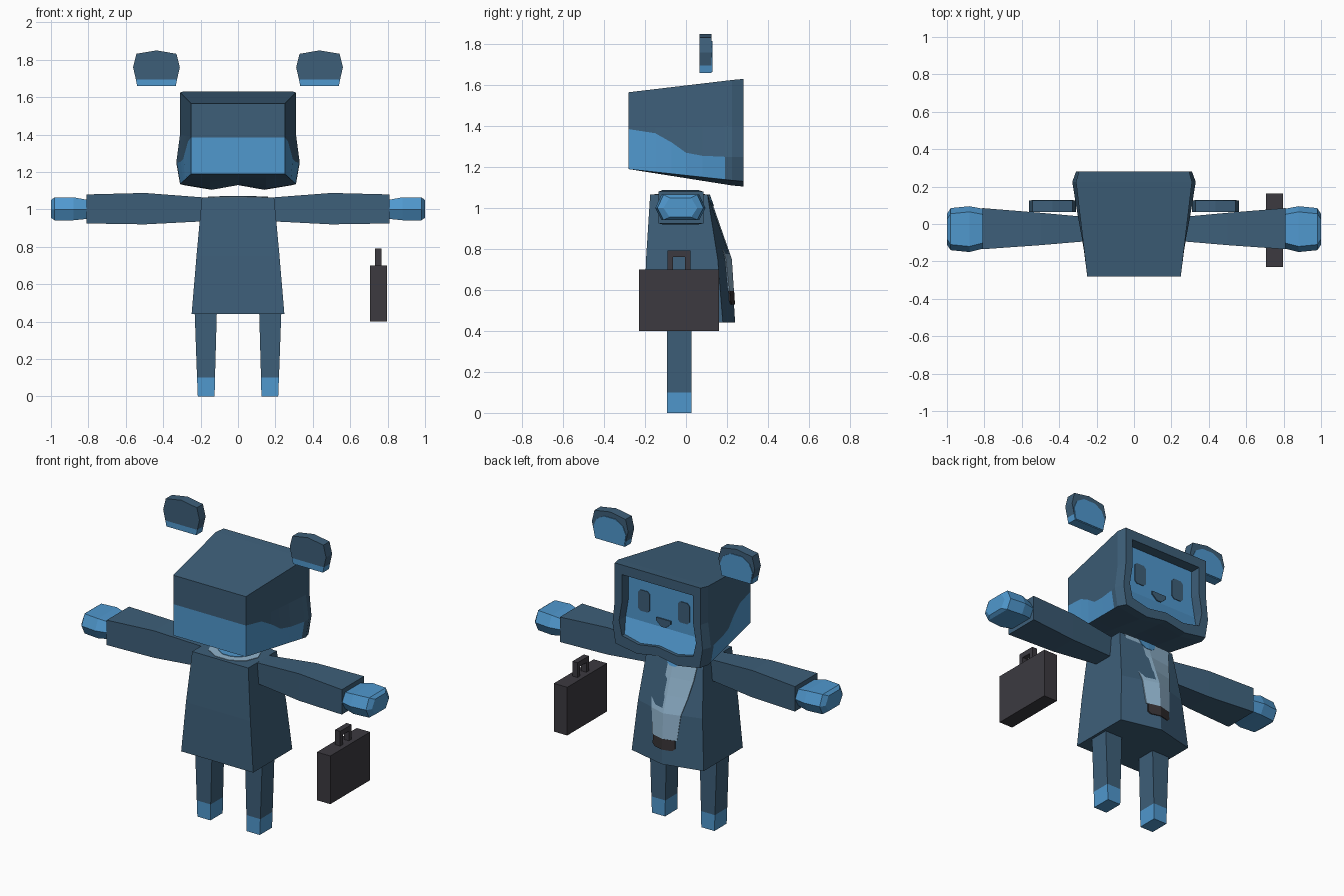
import bpy, bmesh, math

if "Cube" in bpy.data.objects:
    bpy.data.objects.remove(bpy.data.objects["Cube"])


def material(name, rgb):
    m = bpy.data.materials.new(name)
    m.diffuse_color = (*rgb, 1)
    m.use_nodes = True
    m.node_tree.nodes["Principled BSDF"].inputs["Base Color"].default_value = m.diffuse_color
    return m


DARK = material("dark blue", (0.047, 0.114, 0.191))
LIGHT = material("light blue", (0.08, 0.314, 0.617))
PALE = material("pale blue", (0.283, 0.456, 0.61))
CASE = material("charcoal", (0.045, 0.042, 0.051))
TIP = material("tie tip black", (0.036, 0.031, 0.034))


def build(name, verts, faces, mats, idx=None, closed=True):
    """Make an object from computed points; idx gives a material per face."""
    bm = bmesh.new()
    vs = [bm.verts.new(v) for v in verts]
    for n, f in enumerate(faces):
        face = bm.faces.new([vs[i] for i in f])
        face.material_index = idx[n] if idx else 0
    if closed:
        bmesh.ops.recalc_face_normals(bm, faces=bm.faces)
    me = bpy.data.meshes.new(name)
    bm.to_mesh(me)
    bm.free()
    for m in mats:
        me.materials.append(m)
    ob = bpy.data.objects.new(name, me)
    bpy.context.collection.objects.link(ob)
    return ob


def loft(name, rings, mats, rule=lambda i, j: 0, start=None, end=None, caps=(0, 0)):
    """Skin rings of equal size; start/end may replace the caps by (faces, materials)."""
    n = len(rings[0])
    verts = [p for r in rings for p in r]
    faces, idx = [], []
    for i in range(len(rings) - 1):
        for j in range(n):
            k = (j + 1) % n
            faces.append((i * n + j, i * n + k, i * n + n + k, i * n + n + j))
            idx.append(rule(i, j))
    for cap, off, m in ((start, 0, caps[0]), (end, (len(rings) - 1) * n, caps[1])):
        polys, cm = cap or ([range(n)], [m])
        for f, c in zip(polys, cm):
            faces.append([off + q for q in f])
            idx.append(c)
    return build(name, verts, faces, mats, idx)


def box(name, x0, x1, y0, y1, z0, z1, mat):
    rings = [[(x0, y0, z), (x1, y0, z), (x1, y1, z), (x0, y1, z)] for z in (z0, z1)]
    return loft(name, rings, [mat])


def plate(name, pts, y, mat, t=0.006):
    """Thin plate in the xz plane, facing +y."""
    return loft(name, [[(x, yy, z) for x, z in pts] for yy in (y, y + t)], [mat])


def lerp(a, b, t):
    return a + (b - a) * t


# ---- head: lofted hood with painted sides, a rim and a recessed face ----
def mirror_ring(half, y):
    ys = y if isinstance(y, list) else [y] * 6
    right = [(x, yy, z) for (x, z), yy in zip(half, ys)]
    return right + [(-x, yy, z) for x, yy, z in reversed(right[:5])]


def head_half(y, zp):
    t = (y + 0.28) / 0.505
    xp = 0.25 + t * (0.06 + 0.02 * min(1, max(0, (1.40 - zp) / 0.15)))
    a = [(0.25, 1.565), (0.25, 1.39), (xp, zp), (0.25, 1.19), (0.15, 1.19), (0, 1.19)]
    b = [(0.31, 1.625), (0.31, 1.40), (xp, zp), (0.31, 1.135), (0.15, 1.11), (0, 1.135)]
    return [(lerp(p[0], q[0], t), lerp(p[1], q[1], t)) for p, q in zip(a, b)]


wave = [(-0.28, 1.385), (-0.15, 1.365), (-0.07, 1.32), (0, 1.27), (0.08, 1.255), (0.19, 1.25), (0.225, 1.25)]
rings = [mirror_ring(head_half(y, z), y) for y, z in wave]
rim = [(0.295, 1.63), (0.295, 1.40), (0.31, 1.25), (0.29, 1.13), (0.14, 1.105), (0, 1.13)]
opening = [(0.245, 1.57), (0.245, 1.40), (0.265, 1.28), (0.245, 1.19), (0.13, 1.165), (0, 1.185)]
rings.append(mirror_ring(rim, 0.28))
rings.append(mirror_ring(opening, 0.28))
rings.append(mirror_ring(opening, [0.215, 0.215, 0.215, 0.255, 0.26, 0.26]))
loft("head", rings, [DARK, LIGHT],
     rule=lambda i, j: 1 if i < 5 and j in (2, 7) else 0,
     start=([(0, 1, 9, 10), (1, 2, 8, 9), (2, 3, 4, 5, 6, 7, 8)], [0, 0, 1]),
     end=([(0, 1, 9, 10), (1, 2, 8, 9), (2, 3, 4, 5, 6, 7, 8)], [1, 1, 1]))

# ---- eyes and nose ----
for s, side in ((1, "right"), (-1, "left")):
    eye = [(-0.04, -0.05), (-0.025, -0.065), (0.025, -0.065), (0.04, -0.05),
           (0.04, 0.05), (0.025, 0.065), (-0.025, 0.065), (-0.04, 0.05)]
    plate(side + "_eye", [(s * 0.137 + x, 1.41 + z) for x, z in eye], 0.213, DARK)
plate("nose", [(-0.05, 1.335), (-0.05, 1.315), (-0.015, 1.285), (0.015, 1.285),
               (0.05, 1.315), (0.05, 1.335)], 0.213, DARK, 0.009)

# ---- coat: flared body with a front ridge ----
COAT = [(1.065, 0.193, -0.175, 0.105, 0.11), (0.75, 0.222, -0.195, 0.155, 0.22),
        (0.44, 0.248, -0.205, 0.18, 0.24)]   # z, half width, back, front corner, ridge
loft("coat", [[(-w, b, z), (w, b, z), (w, f, z), (0, r, z), (-w, f, z)]
              for z, w, b, f, r in COAT], [DARK])


def front_y(x, z):
    a, b = (COAT[0], COAT[1]) if z >= 0.75 else (COAT[1], COAT[2])
    t = (a[0] - z) / (a[0] - b[0])
    w, f, r = (lerp(a[k], b[k], t) for k in (1, 3, 4))
    return lerp(r, f, abs(x) / w)


def chest_strip(name, rows, mat, off):
    """Thin strip that follows the coat front."""
    rings = []
    for z, w in rows:
        pts = [(x, front_y(x, z)) for x in (-w, 0, w)]
        rings.append([(x, y + off, z) for x, y in pts] +
                     [(x, y - 0.002, z) for x, y in reversed(pts)])
    loft(name, rings, [mat])


chest_strip("shirt_front", [(1.065, 0.16), (0.95, 0.145), (0.85, 0.125), (0.75, 0.10), (0.595, 0.085)], PALE, 0.004)
chest_strip("tie_tip", [(0.595, 0.075), (0.545, 0.078), (0.53, 0.06)], TIP, 0.005)
chest_strip("neck_front", [(1.065, 0.06), (1.03, 0.045), (1.01, 0.02)], LIGHT, 0.007)

# ---- collar on top of the coat ----
for name, rx, ry, z, mat in (("collar", 0.16, 0.13, 1.068, PALE), ("neck", 0.10, 0.085, 1.071, LIGHT)):
    loft(name, [[(rx * math.cos(a * math.pi / 5), -0.03 + ry * math.sin(a * math.pi / 5), h)
                 for a in range(10)] for h in (1.064, z)], [mat])

# ---- paired limbs and ears ----
for s, side in ((1, "right"), (-1, "left")):
    # arm: x, back, front, bottom, top
    arm = [(0.17, -0.085, 0.03, 0.937, 1.063), (0.50, -0.113, 0.06, 0.92, 1.088), (0.81, -0.135, 0.085, 0.925, 1.08)]
    loft(side + "_arm", [[(s * x, a, lo), (s * x, b, lo), (s * x, b, hi), (s * x, a, hi)]
                         for x, a, b, lo, hi in arm], [DARK])

    # hand: six-sided mitten
    hand = [(0.80, -0.13, 0.08, 0.95, 1.05), (0.88, -0.15, 0.095, 0.942, 1.065),
            (0.98, -0.14, 0.085, 0.942, 1.065), (1.0, -0.11, 0.055, 0.955, 1.05)]
    loft(side + "_hand", [[(s * x, a, 1.0), (s * x, a + 0.03, lo), (s * x, b - 0.03, lo),
                           (s * x, b, 1.0), (s * x, b - 0.03, hi), (s * x, a + 0.03, hi)]
                          for x, a, b, lo, hi in hand], [LIGHT])

    # leg with a light foot
    leg = [(0, 0.125, 0.215), (0.10, 0.123, 0.219), (0.46, 0.113, 0.232)]
    loft(side + "_leg", [[(s * a, -0.093, z), (s * b, -0.093, z), (s * b, 0.028, z), (s * a, 0.028, z)]
                         for z, a, b in leg], [DARK, LIGHT],
         rule=lambda i, j: 1 if i == 0 else 0, caps=(1, 0))

    # ear with light lower edge and light inner patch
    ear = [(-0.103, 1.66), (0.103, 1.66), (0.11, 1.695), (0.125, 1.76), (0.107, 1.832),
           (0, 1.85), (-0.107, 1.832), (-0.125, 1.76), (-0.11, 1.695)]
    split = ([(0, 1, 2, 8), (2, 3, 4, 5, 6, 7, 8)], [1, 0])
    loft(side + "_ear", [[(s * (0.436 + x), y, z) for x, z in ear] for y in (0.065, 0.125)],
         [DARK, LIGHT], rule=lambda i, j: 1 if j in (0, 1, 8) else 0, start=split, end=split)
    inner = [(-0.1, 1.665), (0.1, 1.665), (0.112, 1.735), (0.09, 1.785),
             (0.04, 1.815), (-0.04, 1.815), (-0.09, 1.785), (-0.112, 1.735)]
    plate(side + "_ear_inner", [(s * (0.436 + x), z) for x, z in inner], 0.123, LIGHT)

# ---- briefcase with handle ----
box("briefcase", 0.705, 0.797, -0.23, 0.162, 0.40, 0.70, CASE)
u = [(-0.09, 0.69), (-0.09, 0.792), (0.022, 0.792), (0.022, 0.69),
     (-0.004, 0.69), (-0.004, 0.76), (-0.064, 0.76), (-0.064, 0.69)]
loft("briefcase_handle", [[(x, y, z) for y, z in u] for x in (0.732, 0.767)], [CASE])
